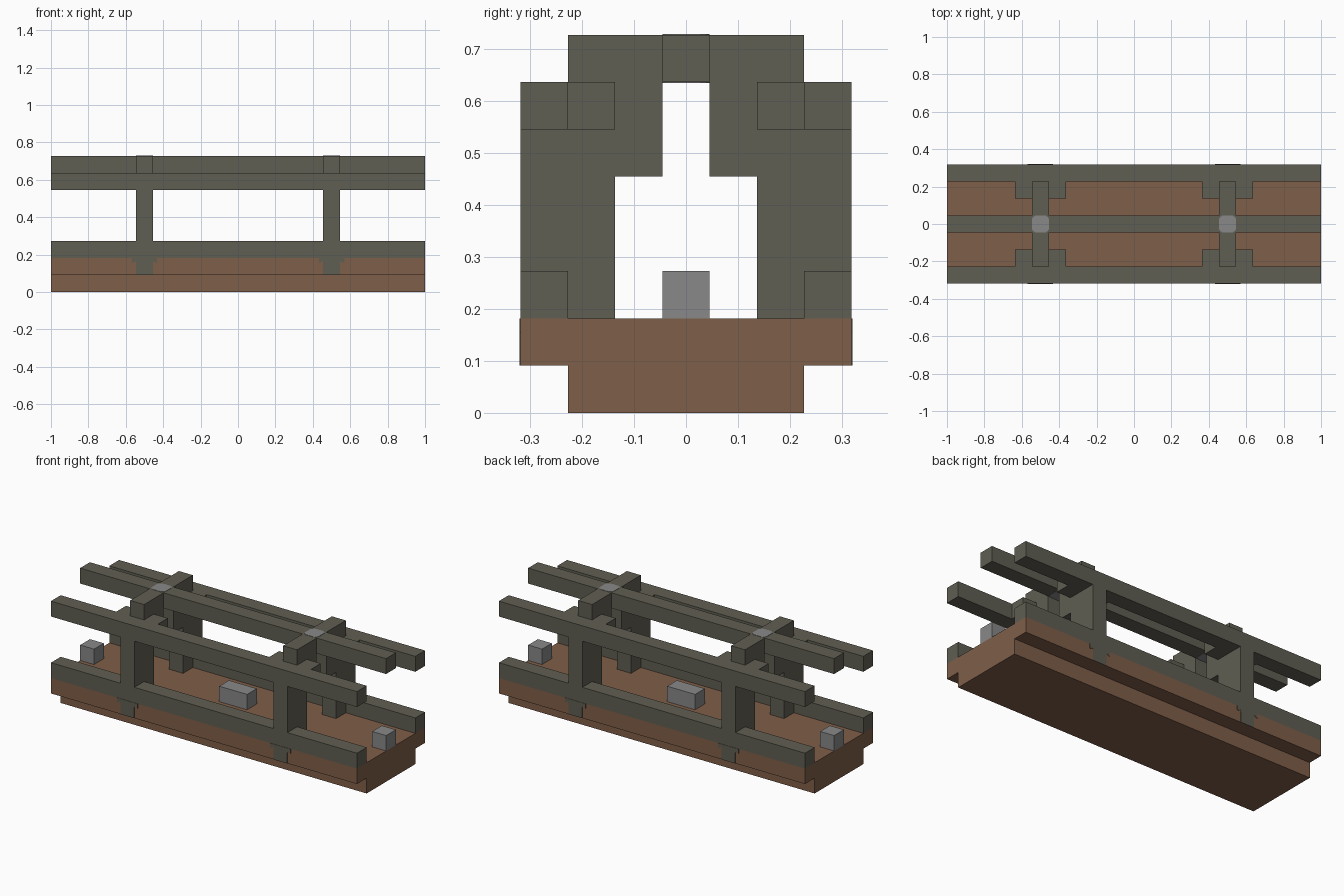
import bpy
import bmesh
import math
from mathutils import Vector

U = 1 / 11  # one block of the model's grid

if "Cube" in bpy.data.objects:
    bpy.data.objects.remove(bpy.data.objects["Cube"], do_unlink=True)


def make_material(name, r, g, b):
    mat = bpy.data.materials.new(name)
    mat.use_nodes = True
    mat.diffuse_color = (r, g, b, 1)
    mat.node_tree.nodes["Principled BSDF"].inputs["Base Color"].default_value = (r, g, b, 1)
    return mat


olive = make_material("olive grey", 0.117, 0.112, 0.084)
brown = make_material("wood brown", 0.212, 0.112, 0.065)
silver = make_material("silver grey", 0.246, 0.246, 0.246)


def prism(name, mat, points, direction, mirror=(False, False)):
    """Extrude a closed outline (in blocks) and mirror it about the centre."""
    bm = bmesh.new()
    face = bm.faces.new([bm.verts.new(Vector(p) * U) for p in points])
    grown = bmesh.ops.extrude_face_region(bm, geom=[face])["geom"]
    moved = [v for v in grown if isinstance(v, bmesh.types.BMVert)]
    bmesh.ops.translate(bm, verts=moved, vec=Vector(direction) * U)
    bmesh.ops.recalc_face_normals(bm, faces=bm.faces)
    mesh = bpy.data.meshes.new(name)
    bm.to_mesh(mesh)
    bm.free()
    mesh.materials.append(mat)
    obj = bpy.data.objects.new(name, mesh)
    bpy.context.collection.objects.link(obj)
    if any(mirror):
        mod = obj.modifiers.new("Mirror", "MIRROR")
        mod.use_axis = (mirror[0], mirror[1], False)
        mod.use_mirror_merge = False
    return obj


def box(name, mat, x, y, z, mirror=(False, False)):
    outline = [(x[0], y[0], z[0]), (x[1], y[0], z[0]), (x[1], y[1], z[0]), (x[0], y[1], z[0])]
    return prism(name, mat, outline, (0, 0, z[1] - z[0]), mirror)


FOUR = (True, True)
SIDES = (False, True)
ENDS = (True, False)
LENGTH = (-11, 11)

# Stepped wooden base
half = [(2.5, 0), (2.5, 1), (3.5, 1), (3.5, 2)]
outline = half + [(-y, z) for y, z in reversed(half)]
prism("base", brown, [(-11, y, z) for y, z in outline], (22, 0, 0))

# Long rails and roof ridge
box("lower_rail", olive, LENGTH, (2.5, 3.5), (2, 3), SIDES)
box("upper_rail", olive, LENGTH, (2.5, 3.5), (6, 7), SIDES)
box("ridge_beam", olive, LENGTH, (-0.5, 0.5), (7, 8))

# Posts with an inner step that carries the roof
post = [(1.5, 2), (2.5, 2), (2.5, 3), (3.5, 3), (3.5, 6),
        (2.5, 6), (2.5, 7), (0.5, 7), (0.5, 5), (1.5, 5)]
prism("post", olive, [(5, y, z) for y, z in post], (1, 0, 0), FOUR)
box("crossbar", olive, (5, 6), (0.5, 2.5), (7, 8), FOUR)
box("inner_bracket", olive, (4, 5), (1.5, 2.5), (6, 7), FOUR)
box("outer_bracket", olive, (6, 7), (1.5, 2.5), (6, 7), FOUR)

# Post feet painted on the base, flaring where they meet the rail
flare = [(0.5 + 0.25 * (1 - math.sin(a)), 1.75 + 0.25 * (1 - math.cos(a)) - 0.05)
         for a in (math.pi / 2, math.pi / 3, math.pi / 6, 0)]
flare = [(0.5, 1), (0.5, 1.7)] + flare[1:] + [(0.75, 2)]
foot = flare + [(-x, z) for x, z in reversed(flare)]
prism("post_foot", olive, [(5.5 + x, 3.5, z) for x, z in foot], (0, 0.02, 0), FOUR)

# Round-cornered caps where ridge and crossbars meet
corner = [(0.5, 0.3), (0.42, 0.42), (0.3, 0.5)]
quarter = corner + [(-x, y) for x, y in reversed(corner)]
cap = quarter + [(-x, -y) for x, y in quarter]
for name, height, depth in (("top_cap", 8, 0.02), ("under_cap", 7, -0.02)):
    prism(name, silver, [(5.5 + x, y, height) for x, y in cap], (0, 0, depth), ENDS)

# Blocks along the floor
box("middle_block", silver, (-1, 1), (-0.5, 0.5), (2, 3))
box("end_block", silver, (10, 11), (-0.5, 0.5), (2, 3), ENDS)
